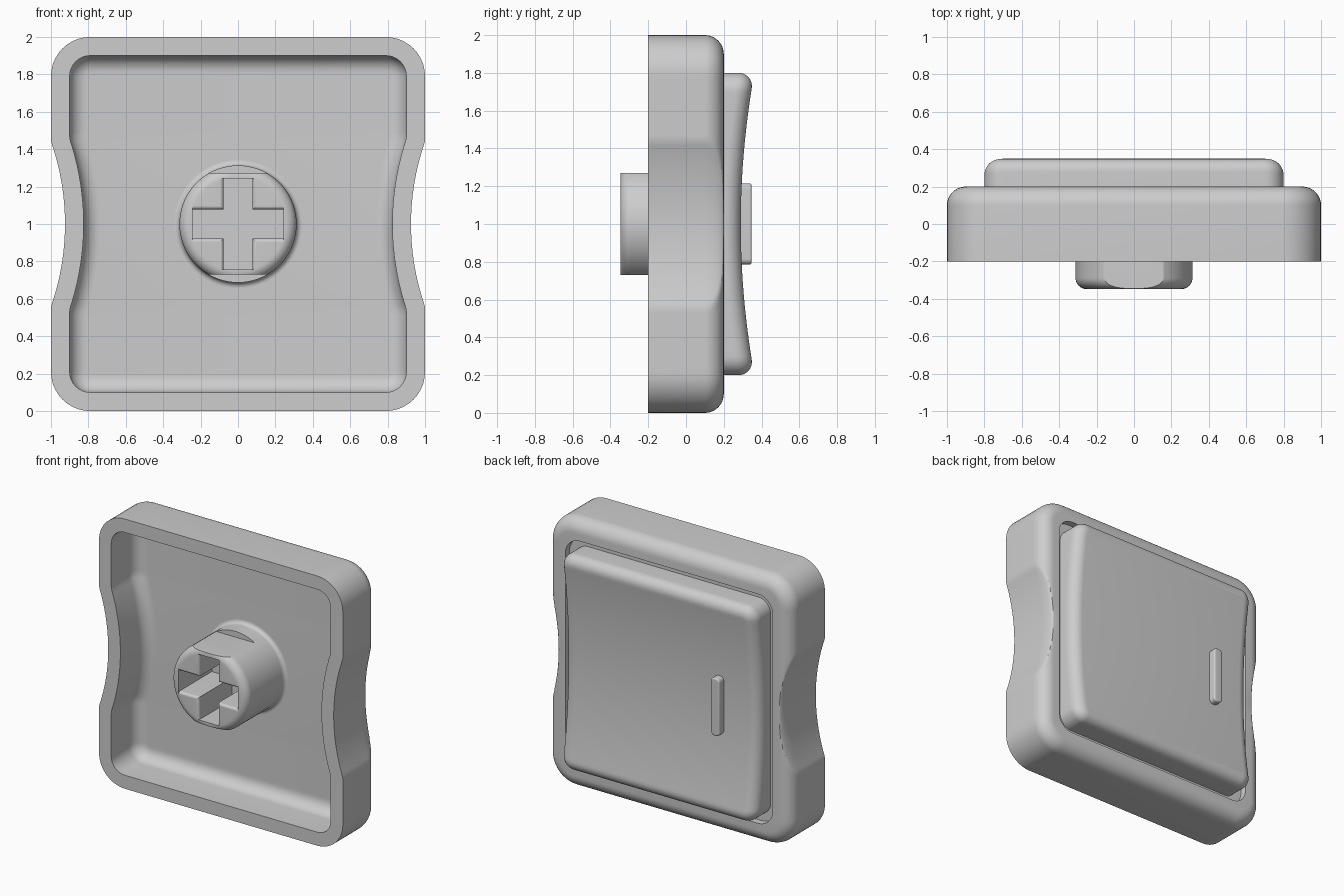
import bpy, bmesh
from math import sin, cos, pi, sqrt, radians

if "Cube" in bpy.data.objects:
    bpy.data.objects.remove(bpy.data.objects["Cube"], do_unlink=True)

GREY = (0.61, 0.61, 0.61, 1)
plastic = bpy.data.materials.new("grey_plastic")
plastic.use_nodes = True
plastic.diffuse_color = GREY
plastic.node_tree.nodes["Principled BSDF"].inputs["Base Color"].default_value = GREY

MID = 1.0                          # height of the centre
WAIST_X, WAIST_R = 2.253, 1.328    # circle that scoops each side
FLOOR = 0.1                        # hollow floor
FRONT = -0.348                     # front of the stem
STEPS = 10


def half_rect(hx, hz, r, side=1):
    """Right half of a rounded rectangle, from bottom to top."""
    pts = []
    for i in range(STEPS + 1):
        a = -pi / 2 + i * pi / 2 / STEPS
        pts.append((hx - r + r * cos(a), -hz + r + r * sin(a)))
    for i in range(1, side):
        pts.append((hx, (hz - r) * (2 * i / side - 1)))
    return pts + [(x, -z) for x, z in reversed(pts[:STEPS + 1])]


def waisted_half(k, follow):
    """Shell outline inset by k; the scooped sides inset by follow * k."""
    reach = WAIST_R + follow * k
    return [(min(x, WAIST_X - sqrt(reach * reach - z * z)), z)
            for x, z in half_rect(1 - k, 1 - k, 0.21 - k, side=64)]


def half_circle(r, n=48):
    angles = [-pi / 2 + (i + 0.5) * pi / n for i in range(n)]
    return [(r * cos(a), r * sin(a)) for a in angles]


def ring(half, depth):
    """Mirror a half outline; depth is a number or a function of height."""
    y = depth if callable(depth) else (lambda z: depth)
    right = [(x, y(z), z + MID) for x, z in half]
    return right + [(-x, yy, z) for x, yy, z in reversed(right)]


def fillet(r):
    """Inset and drop pairs of a rounded edge, wall first."""
    return [(r - r * cos(t), r - r * sin(t))
            for t in (i * pi / 2 / STEPS for i in range(STEPS + 1))]


def loft(name, rings):
    bm = bmesh.new()
    loops = [[bm.verts.new(p) for p in pts] for pts in rings]
    n = len(loops[0])
    for a, b in zip(loops, loops[1:]):
        for i in range(n):
            j = (i + 1) % n
            bm.faces.new((a[i], a[j], b[j], b[i]))
    for cap in (loops[0], loops[-1]):      # close the ends with strips
        for i in range(n // 2 - 1):
            bm.faces.new((cap[i], cap[i + 1], cap[n - 2 - i], cap[n - 1 - i]))
    bmesh.ops.recalc_face_normals(bm, faces=bm.faces)
    mesh = bpy.data.meshes.new(name)
    bm.to_mesh(mesh)
    bm.free()
    mesh.materials.append(plastic)
    ob = bpy.data.objects.new(name, mesh)
    bpy.context.collection.objects.link(ob)
    return ob


def activate(ob):
    bpy.ops.object.select_all(action='DESELECT')
    ob.select_set(True)
    bpy.context.view_layer.objects.active = ob


def cut(ob, cutter):
    cutter.hide_render = True
    activate(ob)
    mod = ob.modifiers.new("cut", 'BOOLEAN')
    mod.operation, mod.solver, mod.object = 'DIFFERENCE', 'EXACT', cutter
    bpy.ops.object.modifier_apply(modifier=mod.name)
    bpy.data.objects.remove(cutter, do_unlink=True)


def smooth(ob):
    activate(ob)
    bpy.ops.object.shade_smooth_by_angle(angle=radians(30))


# Shell: rounded block with scooped sides and a soft back edge
shell = loft("shell", [ring(waisted_half(0, 1), -0.2)] + [
    ring(waisted_half(k, 0.25), 0.2 - d) for k, d in fillet(0.1)])

# Hollow: follows the shell outline, scoops included
cut(shell, loft("hollow_cutter", [ring(waisted_half(0.1, 1), -0.25)] + [
    ring(waisted_half(0.1 + k, 1), FLOOR - d) for k, d in fillet(0.09)]))

# Narrow groove around the plate
cut(shell, loft("groove_cutter", [
    ring(half_rect(0.85, 0.85, 0.12), y) for y in (0.15, 0.3)]))
smooth(shell)


# Dished plate on the back
def dish(z):
    return 0.29 + 0.113 * z * z


plate = loft("dished_plate", [ring(half_rect(0.8, 0.8, 0.1, 48), 0.13)] + [
    ring(half_rect(0.8 - k, 0.8 - k, 0.1 - k, 48), lambda z, d=d: dish(z) - d)
    for k, d in fillet(0.085)])
smooth(plate)

# Raised marker bar
bar = loft("marker_bar", [ring(half_rect(0.036, 0.215, 0.03), 0.25)] + [
    ring(half_rect(0.036 - k, 0.215 - k, 0.03 - k), 0.348 - d) for k, d in fillet(0.012)])
bar.location.x = -0.48
smooth(bar)

# Stem: round post with a soft front rim and flared foot
profile = [(FRONT + d, 0.313 - k) for k, d in reversed(fillet(0.06))]
profile += [(FLOOR - k, 0.313 + d) for k, d in reversed(fillet(0.03))]
profile.append((FLOOR + 0.02, 0.343))
stem = loft("stem", [ring(half_circle(r), y) for y, r in profile])

# Flats above and below
for low, high in ((0.27, 0.6), (-0.6, -0.27)):
    cut(stem, loft("flat_cutter", [
        ring([(1, low), (1, high)], y) for y in (-0.5, -0.03)]))

# Cross socket: two arms whose long edges are rounded at the mouth
for hx, hz, wide, tall in ((0.077, 0.243, 1, 0), (0.243, 0.077, 0, 1)):
    mouth = [(-0.5, 0.02)] + [(FRONT + k, d) for k, d in fillet(0.02)] + [(0.04, 0)]
    cut(stem, loft("arm_cutter", [
        ring([(hx + wide * w, -hz - tall * w), (hx + wide * w, hz + tall * w)], y)
        for y, w in mouth]))
smooth(stem)
